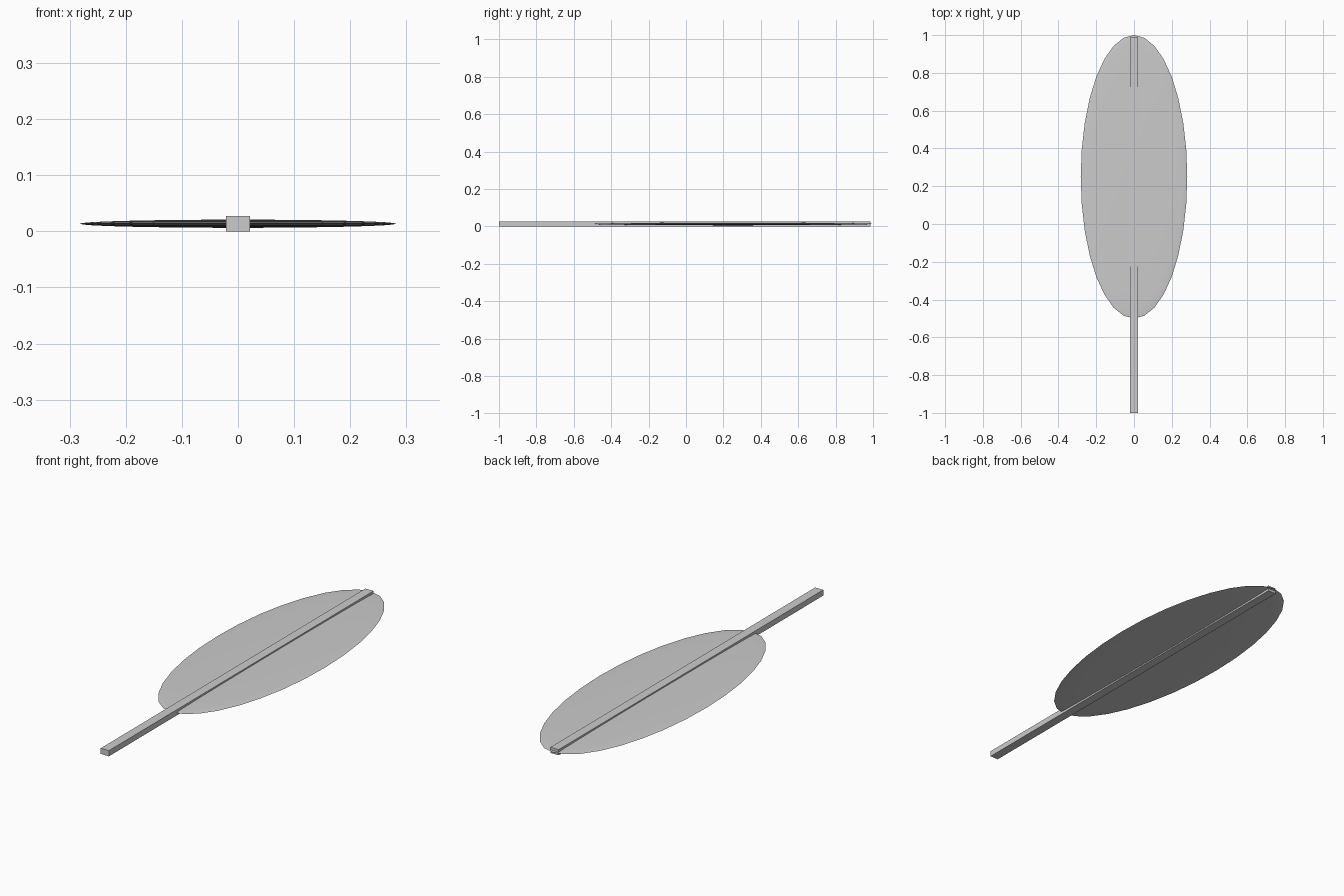
import bpy

if "Cube" in bpy.data.objects:
    bpy.data.objects.remove(bpy.data.objects["Cube"])

# Paddle blade: strongly flattened ellipsoid
bpy.ops.mesh.primitive_uv_sphere_add(segments=32, ring_count=16, radius=1, location=(0, 0.25, 0.0135))
blade = bpy.context.object
blade.name = "blade"
blade.scale = (0.282, 0.75, 0.0073)
bpy.ops.object.transform_apply(location=False, rotation=False, scale=True)
bpy.ops.object.shade_smooth_by_angle()

# Square shaft running through the blade
bpy.ops.mesh.primitive_cube_add(size=1, location=(0, -0.0065, 0.0135))
shaft = bpy.context.object
shaft.name = "shaft"
shaft.scale = (0.043, 1.987, 0.027)
bpy.ops.object.transform_apply(location=False, rotation=False, scale=True)
